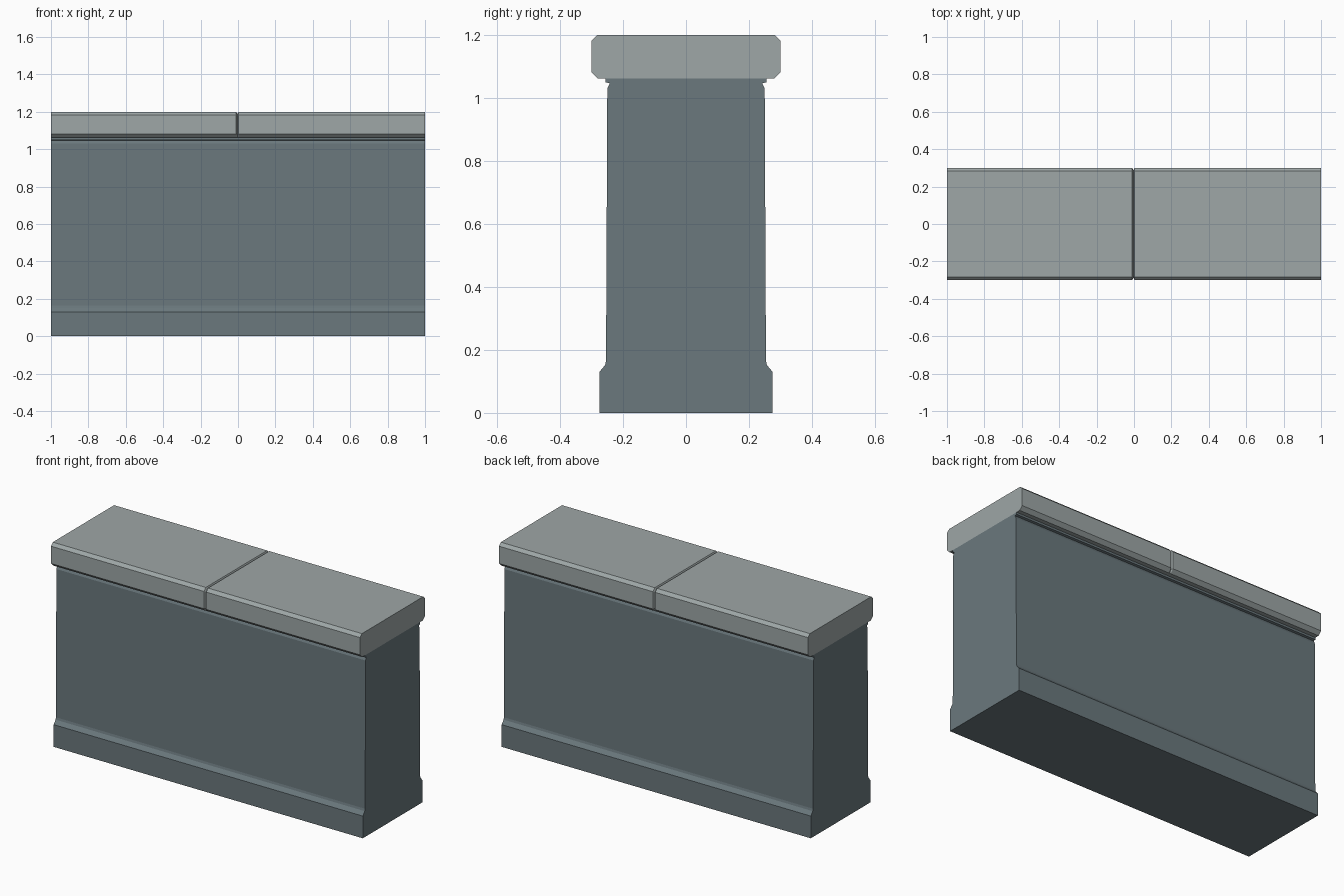
import bpy

if "Cube" in bpy.data.objects:
    bpy.data.objects.remove(bpy.data.objects["Cube"])


def material(name, color):
    m = bpy.data.materials.new(name)
    m.diffuse_color = (*color, 1)
    m.use_nodes = True
    m.node_tree.nodes["Principled BSDF"].inputs["Base Color"].default_value = m.diffuse_color
    return m


def loft(name, sections, mat):
    """Skin closed cross-sections, each given as (x, right-hand half profile)."""
    verts, faces = [], []
    for x, half in sections:
        ring = half + [(-y, z) for y, z in reversed(half)]
        verts += [(x, y, z) for y, z in ring]
    n = len(sections[0][1]) * 2
    for s in range(len(sections) - 1):
        a, b = s * n, (s + 1) * n
        for i in range(n):
            j = (i + 1) % n
            faces.append((a + i, b + i, b + j, a + j))
    faces.append(tuple(range(n)))
    last = (len(sections) - 1) * n
    faces.append(tuple(reversed(range(last, last + n))))
    mesh = bpy.data.meshes.new(name)
    mesh.from_pydata(verts, [], faces)
    mesh.flip_normals()
    mesh.materials.append(mat)
    obj = bpy.data.objects.new(name, mesh)
    bpy.context.collection.objects.link(obj)
    return obj


wall_grey = material("blue_grey_wall", (0.145, 0.188, 0.205))
cap_grey = material("light_grey_stone", (0.342, 0.385, 0.385))

# Wall with plinth, slight taper and a narrow lip under the coping
wall = [(0.275, 0), (0.275, 0.13), (0.257, 0.152), (0.254, 0.165),
        (0.25, 1.03), (0.242, 1.047), (0.255, 1.05), (0.255, 1.062)]
loft("wall", [(-1, wall), (1, wall)], wall_grey)

# Coping: chamfered slab with a shallow joint groove across the middle
cap = [(0.28, 1.062), (0.30, 1.082), (0.30, 1.183), (0.283, 1.2)]
groove = [(0.28, 1.062), (0.29, 1.082), (0.29, 1.178), (0.278, 1.19)]
loft("coping", [(-1, cap), (-0.01, cap), (-0.004, groove),
                (-0.002, groove), (0.004, cap), (1, cap)], cap_grey)
